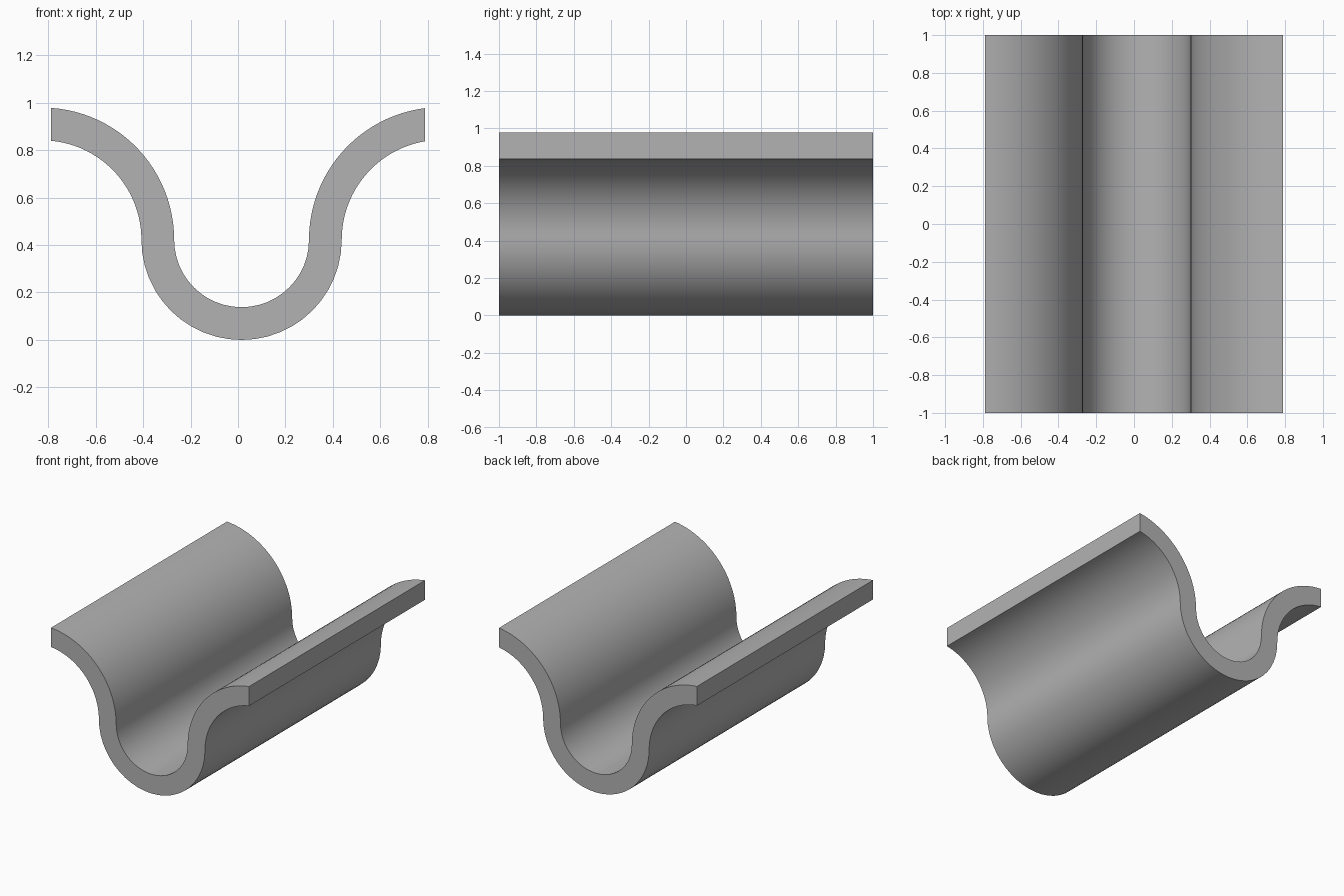
import bpy, bmesh
from math import sin, cos, acos, pi, radians

cube = bpy.data.objects.get("Cube")
if cube:
    bpy.data.objects.remove(cube, do_unlink=True)

grey = bpy.data.materials.new("plain grey")
grey.use_nodes = True
grey.diffuse_color = (0.45, 0.45, 0.45, 1)
grey.node_tree.nodes["Principled BSDF"].inputs["Base Color"].default_value = (0.45, 0.45, 0.45, 1)

HALF_WALL = 0.069
LEVEL = 0.422          # height where the arcs meet
END = 0.788            # x of the vertical end cuts
LENGTH = 2.0
STEPS = 24


def arc(cx, r, a, b):
    """Points on a circle from angle a to b."""
    angles = [a + (b - a) * i / STEPS for i in range(STEPS + 1)]
    return [(cx + r * cos(t), LEVEL + r * sin(t)) for t in angles]


def wave(offset):
    """Shoulder, trough, shoulder: a centre line shifted sideways by offset."""
    left, trough, right = -0.826, 0.015, 0.858
    rl, rt, rr = 0.488 + offset, 0.353 - offset, 0.490 + offset
    return (arc(left, rl, acos((-END - left) / rl), 0)
            + arc(trough, rt, pi, 2 * pi)[1:]
            + arc(right, rr, pi, acos((END - right) / rr))[1:])


# Wavy channel: quads between the two offset lines, extruded along y
bm = bmesh.new()
upper, lower = [[bm.verts.new((x, -LENGTH / 2, z)) for x, z in wave(o)]
                for o in (HALF_WALL, -HALF_WALL)]
outline = bm.faces.new(lower + upper[::-1])
extruded = bmesh.ops.extrude_face_region(bm, geom=[outline], use_keep_orig=True)
back = [v for v in extruded["geom"] if isinstance(v, bmesh.types.BMVert)]
bmesh.ops.translate(bm, verts=back, vec=(0, LENGTH, 0))
bmesh.ops.recalc_face_normals(bm, faces=bm.faces)

mesh = bpy.data.meshes.new("wavy_channel")
bm.to_mesh(mesh)
bm.free()
mesh.materials.append(grey)
channel = bpy.data.objects.new("wavy_channel", mesh)
bpy.context.collection.objects.link(channel)

# Smooth curves, sharp end edges
bpy.ops.object.select_all(action="DESELECT")
channel.select_set(True)
bpy.context.view_layer.objects.active = channel
bpy.ops.object.shade_smooth_by_angle(angle=radians(30))
